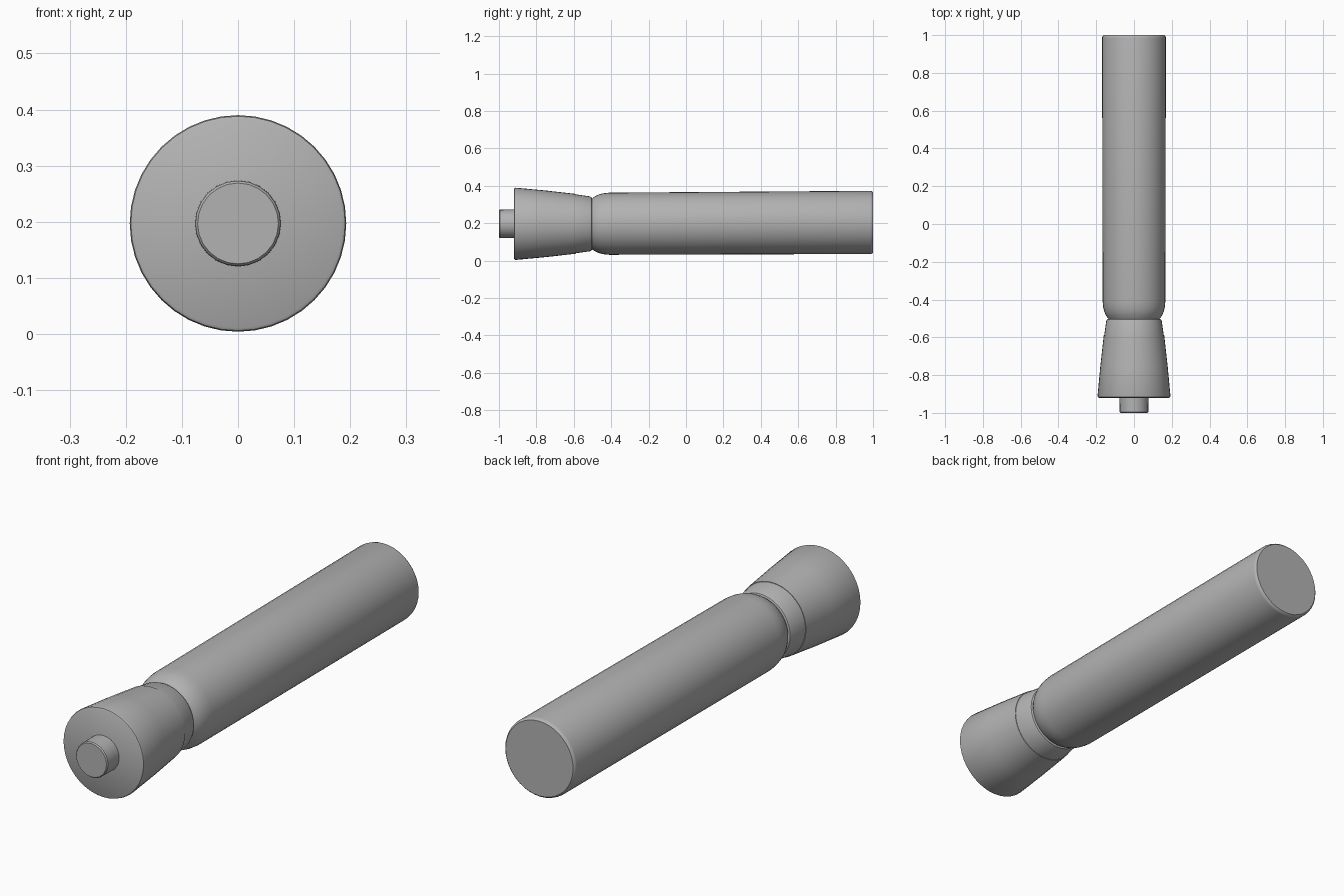
import bpy
import bmesh
import math

cube = bpy.data.objects.get("Cube")
if cube:
    bpy.data.objects.remove(cube, do_unlink=True)

SIDES = 40
AXIS_Z = 0.197

grey = bpy.data.materials.new("plain grey")
grey.use_nodes = True
grey.diffuse_color = (0.45, 0.45, 0.45, 1)
grey.node_tree.nodes["Principled BSDF"].inputs["Base Color"].default_value = grey.diffuse_color


def lathe(name, profile, sides=SIDES, rise=0.0):
    """Closed turned part along y from (y, radius) points; rise lifts its axis toward the back."""
    bm = bmesh.new()
    rings = []
    for y, radius in profile:
        z = AXIS_Z + rise * (y + 0.5)
        angles = [math.tau * i / sides for i in range(sides)]
        rings.append([bm.verts.new((radius * math.cos(a), y, z + radius * math.sin(a)))
                      for a in angles])
    for a, b in zip(rings, rings[1:]):
        for i in range(sides):
            j = (i + 1) % sides
            bm.faces.new((a[i], a[j], b[j], b[i]))
    bm.faces.new(rings[0])
    bm.faces.new(rings[-1])
    bmesh.ops.recalc_face_normals(bm, faces=bm.faces)
    mesh = bpy.data.meshes.new(name)
    bm.to_mesh(mesh)
    bm.free()
    mesh.materials.append(grey)
    obj = bpy.data.objects.new(name, mesh)
    bpy.context.collection.objects.link(obj)
    bpy.ops.object.select_all(action="DESELECT")
    bpy.context.view_layer.objects.active = obj
    obj.select_set(True)
    bpy.ops.object.shade_smooth_by_angle(angle=math.radians(35))
    return obj


# Long handle with a rounded shoulder and a small bevel at the back
lathe("handle", [(-0.5, 0.138), (-0.485, 0.148), (-0.465, 0.157), (-0.44, 0.163),
                 (-0.41, 0.166), (0.985, 0.169), (0.994, 0.167), (1.0, 0.161)], rise=0.005)

# Narrow neck joining the handle and the collar
lathe("neck", [(-0.53, 0.136), (-0.48, 0.136)])

# Collar ring at the narrow end of the head
lathe("collar", [(-0.592, 0.158), (-0.515, 0.147), (-0.506, 0.143), (-0.502, 0.136)])

# Flared head
lathe("head", [(-0.92, 0.186), (-0.917, 0.191), (-0.91, 0.193), (-0.75, 0.178), (-0.59, 0.160)])

# Button on the front face
lathe("button", [(-1.0, 0.072), (-0.995, 0.076), (-0.91, 0.077)], sides=24)
